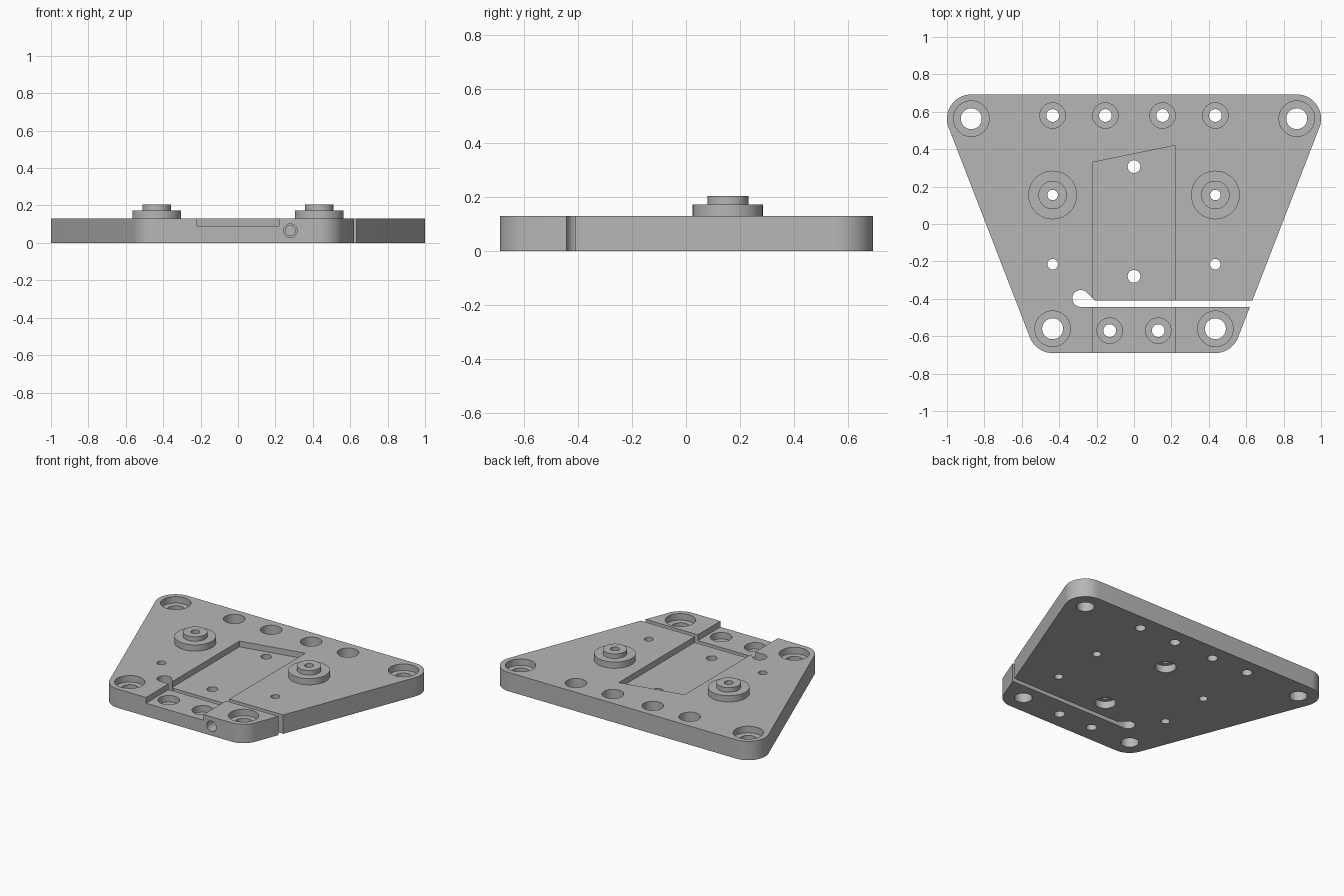
import bpy, bmesh
from math import cos, sin, pi, hypot, atan2, radians
from mathutils import Matrix

if "Cube" in bpy.data.objects:
    bpy.data.objects.remove(bpy.data.objects["Cube"])

TOP = 0.13        # plate thickness
POCKET = 0.09     # floor height of the shallow channel
BELOW, ABOVE = -0.05, 0.3

metal = bpy.data.materials.new("satin grey metal")
metal.use_nodes = True
grey = (0.47, 0.47, 0.47, 1)
metal.diffuse_color = grey
metal.node_tree.nodes["Principled BSDF"].inputs["Base Color"].default_value = grey


def make(name, bm):
    bmesh.ops.remove_doubles(bm, verts=bm.verts, dist=1e-5)
    bmesh.ops.recalc_face_normals(bm, faces=bm.faces)
    mesh = bpy.data.meshes.new(name)
    bm.to_mesh(mesh)
    bm.free()
    mesh.materials.append(metal)
    obj = bpy.data.objects.new(name, mesh)
    bpy.context.collection.objects.link(obj)
    return obj


def prism(name, outline, z0, z1):
    """Extrude a flat outline from z0 to z1."""
    bm = bmesh.new()
    face = bm.faces.new([bm.verts.new((x, y, z0)) for x, y in outline])
    new = bmesh.ops.extrude_face_region(bm, geom=[face])["geom"]
    verts = [v for v in new if isinstance(v, bmesh.types.BMVert)]
    bmesh.ops.translate(bm, verts=verts, vec=(0, 0, z1 - z0))
    return make(name, bm)


def lathe(name, profile, x, y, segments=48):
    """Revolve (radius, height) points around a vertical axis."""
    bm = bmesh.new()
    verts = [bm.verts.new((r, 0, z)) for r, z in profile]
    edges = [bm.edges.new(pair) for pair in zip(verts, verts[1:])]
    bmesh.ops.spin(bm, geom=verts + edges, cent=(0, 0, 0), axis=(0, 0, 1),
                   angle=2 * pi, steps=segments)
    bmesh.ops.translate(bm, verts=bm.verts, vec=(x, y, 0))
    return make(name, bm)


def drill(x, y, z0, r0, step, r1, z1):
    """Stepped drill: radius r0 up to the step, r1 above it."""
    return lathe("drill", [(0, z0), (r0, z0), (r0, step), (r1, step),
                           (r1, z1), (0, z1)], x, y)


def hole(x, y, r):
    return lathe("drill", [(0, BELOW), (r, BELOW), (r, ABOVE), (0, ABOVE)], x, y)


def arc(cx, cy, r, a0, a1, n=16):
    return [(cx + r * cos(a0 + (a1 - a0) * i / n),
             cy + r * sin(a0 + (a1 - a0) * i / n)) for i in range(n + 1)]


def front_bore(x, z, r, y0, y1):
    """Horizontal drill running along y."""
    bm = bmesh.new()
    bmesh.ops.create_cone(bm, cap_ends=True, segments=32, radius1=r, radius2=r,
                          depth=y1 - y0,
                          matrix=Matrix.Translation((x, (y0 + y1) / 2, z))
                          @ Matrix.Rotation(pi / 2, 4, "X"))
    return make("drill", bm)


# Trapezoid plate with rounded corners
RX, RY, FX, FY, CORNER = 0.87, 0.563, 0.435, -0.56, 0.13
side = atan2(-(RX - FX), RY - FY)      # outward direction of the right edge
outline = (arc(FX, FY, CORNER, -pi / 2, side)
           + arc(RX, RY, CORNER, side, pi / 2)
           + arc(-RX, RY, CORNER, pi / 2, pi - side)
           + arc(-FX, FY, CORNER, pi - side, 1.5 * pi))
plate = prism("base_plate", outline, 0, TOP)

# Shallow channel with a slanted rear end
cutters = [prism("channel_cutter", [(-0.22, -0.9), (0.22, -0.9),
                                    (0.22, 0.42), (-0.22, 0.33)], POCKET, ABOVE)]

# Clamping slit ending in a round relief
relief = arc(-0.285, -0.398, 0.045, pi / 4, 1.5 * pi, 24)
cutters.append(prism("slit_cutter", relief + [(0.9, -0.443), (0.9, -0.41),
                                              (-0.209, -0.41)], BELOW, ABOVE))

for s in (-1, 1):
    # Corner holes with wide counterbores
    for x, y in ((RX, RY), (FX, FY)):
        cutters.append(drill(s * x, y, BELOW, 0.056, 0.085, 0.095, ABOVE))
    # Rear row and front pair with deep counterbores
    for x, y in ((0.435, 0.58), (0.153, 0.58), (0.13, -0.57)):
        cutters.append(drill(s * x, y, BELOW, 0.034, 0.045, 0.068, ABOVE))
    # Boss bores and pin holes
    for y in (0.155, -0.215):
        cutters.append(hole(s * 0.435, y, 0.028))

# Centre holes, counterbored from underneath
for y in (0.307, -0.28):
    cutters.append(drill(0, y, BELOW, 0.066, 0.05, 0.034, ABOVE))

# Clamp screw bore from the front edge
cutters.append(front_bore(0.28, 0.065, 0.036, -0.8, -0.425))
cutters.append(front_bore(0.28, 0.065, 0.027, -0.43, -0.2))

# Cut everything and keep the finished mesh
for cutter in cutters:
    mod = plate.modifiers.new("cut", "BOOLEAN")
    mod.operation = "DIFFERENCE"
    mod.solver = "EXACT"
    mod.object = cutter
bpy.context.view_layer.update()
graph = bpy.context.evaluated_depsgraph_get()
finished = bpy.data.meshes.new_from_object(plate.evaluated_get(graph))
plate.modifiers.clear()
plate.data = finished
for cutter in cutters:
    bpy.data.objects.remove(cutter)
finished.materials.clear()
finished.materials.append(metal)

# Stepped bosses on either side of the channel
parts = [plate]
for s, label in ((-1, "right"), (1, "left")):
    parts.append(lathe(label + "_boss",
                       [(0.13, TOP), (0.13, 0.173), (0.076, 0.173),
                        (0.076, 0.204), (0.028, 0.204), (0.028, TOP)],
                       s * 0.435, 0.155))

# Smooth round walls, crisp edges
for part in parts:
    part.data.polygons.foreach_set("material_index", [0] * len(part.data.polygons))
    part.data.shade_smooth()
    part.data.set_sharp_from_angle(angle=radians(30))
